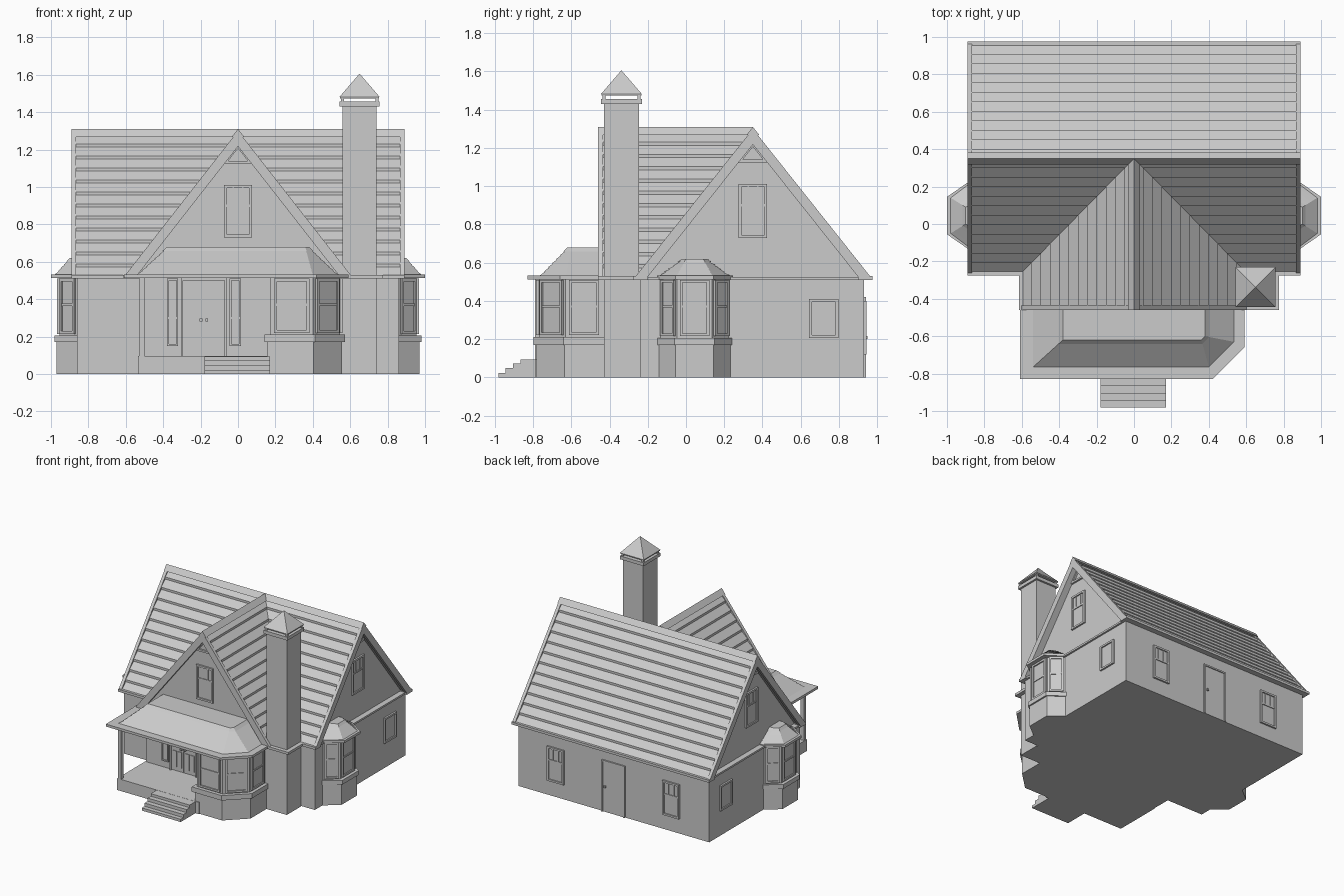
import bpy, bmesh, math
from mathutils import Matrix, Vector

if "Cube" in bpy.data.objects:
    bpy.data.objects.remove(bpy.data.objects["Cube"])

grey = bpy.data.materials.new("light_grey")
grey.diffuse_color = (0.6, 0.6, 0.6, 1)
grey.use_nodes = True
grey.node_tree.nodes["Principled BSDF"].inputs["Base Color"].default_value = grey.diffuse_color


def finish(name, bm, matrix=None):
    if matrix:
        bm.transform(matrix)
    bmesh.ops.recalc_face_normals(bm, faces=bm.faces)
    mesh = bpy.data.meshes.new(name)
    bm.to_mesh(mesh)
    bm.free()
    mesh.materials.append(grey)
    obj = bpy.data.objects.new(name, mesh)
    bpy.context.collection.objects.link(obj)


def add_loft(bm, low, high):
    a = [bm.verts.new(p) for p in low]
    b = [bm.verts.new(p) for p in high]
    n = len(a)
    bm.faces.new(a)
    bm.faces.new(b)
    for i in range(n):
        bm.faces.new((a[i], a[(i + 1) % n], b[(i + 1) % n], b[i]))


def prism(name, pts, axis, lo, hi):
    place = {"x": lambda p, k: (k, p[0], p[1]),
             "y": lambda p, k: (p[0], k, p[1]),
             "z": lambda p, k: (p[0], p[1], k)}[axis]
    bm = bmesh.new()
    add_loft(bm, [place(p, lo) for p in pts], [place(p, hi) for p in pts])
    finish(name, bm)


def boxes(name, items, matrix=None):
    bm = bmesh.new()
    for x0, x1, y0, y1, z0, z1 in items:
        r = [(x0, y0), (x1, y0), (x1, y1), (x0, y1)]
        add_loft(bm, [(x, y, z0) for x, y in r], [(x, y, z1) for x, y in r])
    finish(name, bm, matrix)


def on_wall(p, q):
    """Local frame: x runs from p to q along the wall, -y points outward."""
    ang = math.atan2(q[1] - p[1], q[0] - p[0])
    m = Matrix.Translation((p[0], p[1], 0)) @ Matrix.Rotation(ang, 4, "Z")
    return m, math.hypot(q[0] - p[0], q[1] - p[1])


def window(name, p, q, z0, z1, rail=None, bars=0, t=0.015):
    m, w = on_wall(p, q)
    d = -0.014
    parts = [(0, t, d, .01, z0, z1), (w - t, w, d, .01, z0, z1),
             (t, w - t, d, .01, z0, z0 + t), (t, w - t, d, .01, z1 - t, z1),
             (t, w - t, -.004, .01, z0 + t, z1 - t)]
    if rail:
        parts.append((t, w - t, -.01, .01, rail - .006, rail + .006))
    for i in range(bars):
        x = w * (i + 1) / (bars + 1)
        parts.append((x - .004, x + .004, -.009, .01, rail, z1 - t))
    boxes(name, parts, m)


def stepped_roof(name, low, high, z0, z1, rows):
    """Overhanging shingle courses between two plan outlines."""
    def ring(t, z):
        return [(a[0] + (b[0] - a[0]) * t, a[1] + (b[1] - a[1]) * t, z)
                for a, b in zip(low, high)]
    bm = bmesh.new()
    for i in range(rows):
        top = min(1, (i + 1.35) / rows)
        add_loft(bm, ring(i / rows, z0 + (z1 - z0) * i / rows),
                 ring(top, z0 + (z1 - z0) * (i + 1) / rows))
    finish(name, bm)


def chevron(c, half, ze, zt, tk):
    s = (zt - ze) / half
    return [(c - half, ze), (c, zt), (c + half, ze),
            (c + half - tk, ze), (c, zt - tk * s), (c - half + tk, ze)]


def shingles(c, half, ze, zt, rows, step=.018, tk=.05):
    left = []
    for i in range(rows):
        for k, drop in ((i, 0), (i + 1, step)):
            left.append((c - half * (1 - k / rows), ze + (zt - ze) * k / rows - drop))
    right = [(2 * c - x, z) for x, z in reversed(left)][1:]
    return left + right + chevron(c, half, ze, zt, tk)[3:]


def gable_roof(name, axis, c, half, lo, hi, ends):
    """Shingled roof with ridge cap and rake boards at the listed ends."""
    prism(name + "_shingles", shingles(c, half - .01, .525, 1.295, 12), axis, lo + .01, hi - .01)
    prism(name + "_ridge_cap", chevron(c, .033, 1.268, 1.31, .02), axis, lo, hi)
    for a, b in ends:
        prism(name + "_rake", chevron(c, half, .52, 1.30, .065), axis, a, b)


def gable_vent(name, axis, c, lo, hi):
    prism(name + "_vent_frame", chevron(c, .075, 1.13, 1.225, .015), axis, lo, hi)
    prism(name + "_vent_sill", [(c - .075, 1.125), (c + .075, 1.125),
                                (c + .065, 1.14), (c - .065, 1.14)], axis, lo, hi)


# Ground floor walls
boxes("main_walls", [(-.86, .86, -.24, .93, 0, .52)])
boxes("wing_walls", [(-.53, .735, -.43, -.2, 0, .52)])
# Gable walls
prism("main_gable", [(-.23, .515), (.93, .515), (.35, 1.26)], "x", -.83, .83)
prism("wing_gable", [(-.58, .515), (.58, .515), (0, 1.26)], "y", -.42, .3)
# Roofs
gable_roof("main_roof", "x", .35, .62, -.89, .89, [(-.89, -.865), (.865, .89)])
gable_roof("wing_roof", "y", 0, .61, -.46, .35, [(-.46, -.435)])
# Eave boards
boxes("eave_boards", [(-.89, .89, -.275, -.2, .51, .53), (-.89, .89, .9, .975, .51, .53),
                      (-.615, -.5, -.46, -.22, .51, .53), (.5, .775, -.46, -.22, .51, .53)])
boxes("gable_ledges", [(-.875, -.8, -.24, .93, .51, .525), (.8, .875, -.24, .93, .51, .525)])

# Gable windows and vents
window("front_gable_window", (-.075, -.42), (.075, -.42), .73, 1.01, .9, 2)
gable_vent("front_gable", "y", 0, -.435, -.41)
for s, side in ((1, "right"), (-1, "left")):
    x = .83 * s
    window(side + "_gable_window", (x, .35 - .075 * s), (x, .35 + .075 * s), .73, 1.01, .9, 2)
    gable_vent(side + "_gable", "x", .35, min(x, x + .015 * s), max(x, x + .015 * s))
    x = .86 * s
    window(side + "_wall_window", (x, .72 - .077 * s), (x, .72 + .077 * s), .205, .41)
    # Rear windows
    window("rear_window", (.52 * s + .075, .93), (.52 * s - .075, .93), .12, .4, .29, 2)

# Rear door
boxes("rear_door", [(0, .012, -.012, .01, 0, .42), (.198, .21, -.012, .01, 0, .42),
                    (.012, .198, -.012, .01, .408, .42), (.012, .198, -.004, .01, 0, .408),
                    (.025, .04, -.02, .01, .2, .215)], on_wall((.105, .93), (-.105, .93))[0])

# Side bays
def bay_plan(m, w, f, d):
    pts = [(-w, .06), (-w, 0), (-f, -d), (f, -d), (w, 0), (w, .06)]
    return [tuple((m @ Vector((x, y, 0))).xy) for x, y in pts]

for s, side in ((1, "right"), (-1, "left")):
    m = Matrix.Translation((.86 * s, .045, 0)) @ Matrix.Rotation(s * math.pi / 2, 4, "Z")
    name = side + "_bay_"
    body = bay_plan(m, .178, .092, .095)
    prism(name + "base", bay_plan(m, .187, .1, .11), "z", 0, .18)
    prism(name + "belt", bay_plan(m, .195, .105, .122), "z", .17, .205)
    prism(name + "walls", body, "z", .2, .52)
    prism(name + "eave", bay_plan(m, .197, .1, .14), "z", .512, .532)
    stepped_roof(name + "roof", bay_plan(m, .185, .095, .12),
                 bay_plan(m, .065, .045, .04), .532, .62, 5)
    for a, b in zip(body[1:4], body[2:5]):
        p, q = Vector(a), Vector(b)
        window(name + "window", p.lerp(q, .08), p.lerp(q, .92), .215, .51, .37)

# Front bay
def front_bay(o):
    return [(.17 - o, -.4), (.17 - o, -.77 - o), (.4 + o * .4, -.77 - o),
            (.545 + o, -.63 - o * .4), (.545 + o, -.4)]

prism("front_bay_base", front_bay(.012), "z", 0, .18)
prism("front_bay_belt", front_bay(.028), "z", .17, .21)
prism("front_bay_walls", front_bay(0), "z", .2, .52)
corners = front_bay(0)
for a, b in zip(corners[1:4], [corners[2], corners[3], (.545, -.44)]):
    p, q = Vector(a), Vector(b)
    window("front_bay_window", p.lerp(q, .1), p.lerp(q, .92), .22, .51, .37)

# Porch floor, post and steps
boxes("porch_floor", [(-.535, .2, -.79, -.4, 0, .095)])
boxes("porch_post", [(-.53, -.5, -.79, -.76, .09, .515)])
boxes("porch_steps", [(-.18, .17, y, -.78, 0, z) for y, z in
                      ((-.98, .022), (-.945, .048), (-.905, .073), (-.865, .094))])
# Porch roof
prism("porch_eave", [(-.61, -.42), (-.61, -.83), (.42, -.83), (.59, -.66), (.59, -.42)],
      "z", .512, .532)
stepped_roof("porch_roof",
             [(-.54, -.41), (-.54, -.765), (.40, -.765), (.535, -.63), (.535, -.41)],
             [(-.38, -.41), (-.38, -.62), (.36, -.62), (.38, -.60), (.38, -.41)],
             .532, .68, 7)

# Front double door with sidelights
def leaf(x):
    parts = [(x, x + .108, -.436, -.42, .1, .5)]
    for z0, z1 in ((.13, .26), (.31, .475)):
        for u in (.014, .06):
            parts.append((x + u, x + u + .034, -.442, -.43, z0, z1))
    return parts

boxes("front_door_leaves", leaf(-.293) + leaf(-.18))
boxes("front_door_frame", [(-.305, -.293, -.446, -.42, .095, .512),
                           (-.072, -.06, -.446, -.42, .095, .512),
                           (-.305, -.06, -.446, -.42, .5, .512)])
boxes("door_knobs", [(x - .007, x + .007, -.458, -.43, .282, .296) for x in (-.198, -.167)])
for x in (-.38, -.045):
    window("sidelight", (x, -.43), (x + .06, -.43), .15, .51, .3, 0, .01)

# Chimney
def square(h):
    return [(.65 + x * h, -.338 + y * h) for x, y in ((-1, -1), (1, -1), (1, 1), (-1, 1))]

prism("chimney_shaft", square(.091), "z", 0, 1.435)
prism("chimney_cornice", square(.107), "z", 1.43, 1.457)
boxes("chimney_cap_supports", [(x - .008, x + .008, y - .008, y + .008, 1.45, 1.48)
                               for x, y in square(.092)])
prism("chimney_cap_plate", square(.105), "z", 1.474, 1.482)
bm = bmesh.new()
add_loft(bm, [(x, y, 1.482) for x, y in square(.107)], [(x, y, 1.605) for x, y in square(.001)])
finish("chimney_cap", bm)
